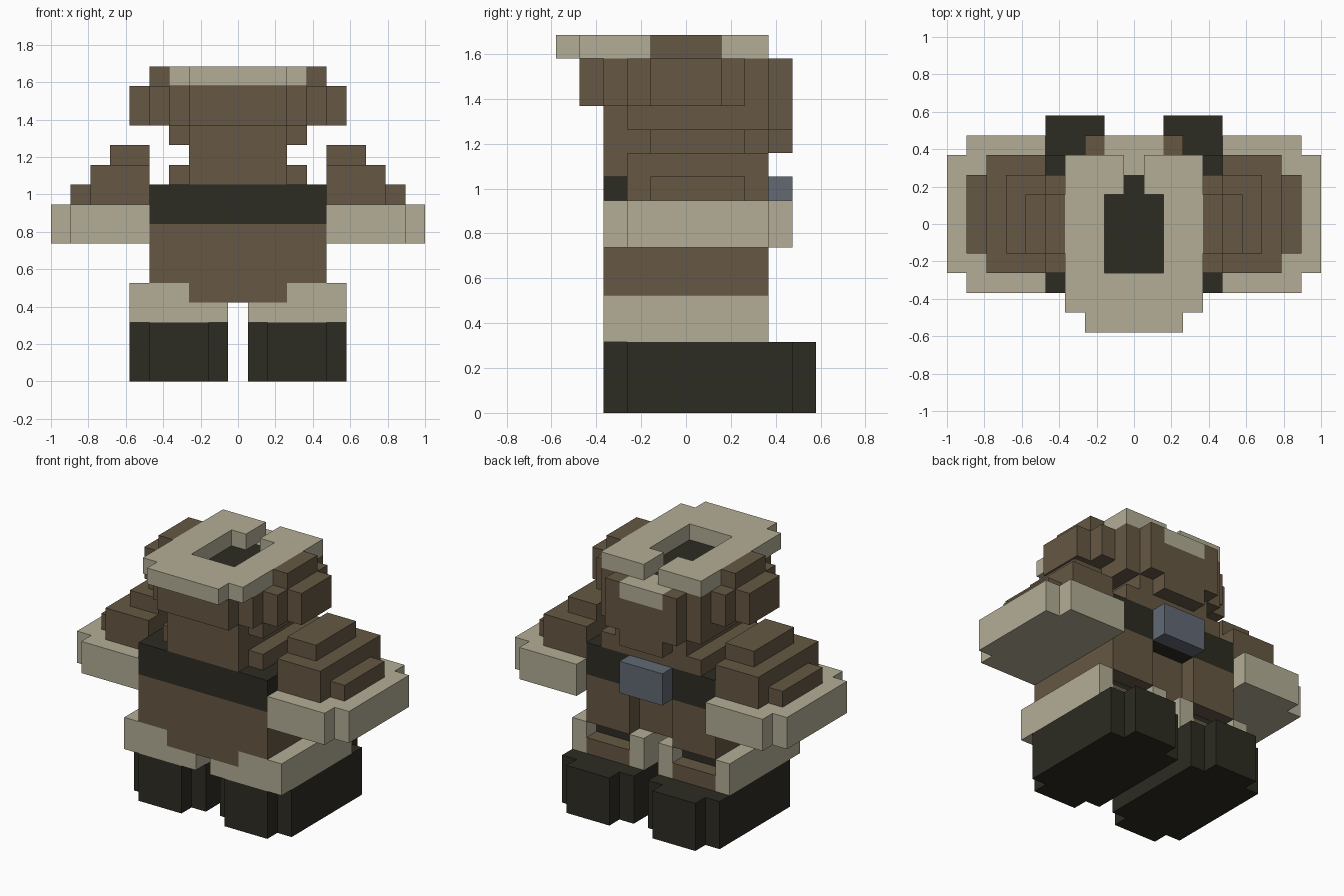
import bpy
import bmesh
from mathutils import Vector

if "Cube" in bpy.data.objects:
    bpy.data.objects.remove(bpy.data.objects["Cube"])

U = 2 / 19  # edge of one block


def material(name, rgb):
    m = bpy.data.materials.new(name)
    m.diffuse_color = (*rgb, 1)
    m.use_nodes = True
    m.node_tree.nodes["Principled BSDF"].inputs["Base Color"].default_value = m.diffuse_color
    return m


BROWN = material("brown cloth", (0.133, 0.098, 0.058))
TAN = material("pale fur", (0.456, 0.420, 0.305))
DARK = material("dark leather", (0.026, 0.025, 0.016))
STEEL = material("steel", (0.122, 0.141, 0.175))

owner = {}   # block cell -> part name
parts = {}   # part name -> material


def part(name, mat, boxes, mirror=False):
    """Fill inclusive block ranges (x0, x1, y0, y1, z0, z1) for one part."""
    parts[name] = mat
    for x0, x1, y0, y1, z0, z1 in boxes:
        for x in range(x0, x1 + 1):
            for y in range(y0, y1 + 1):
                for z in range(z0, z1 + 1):
                    owner[x, y, z] = name
                    if mirror:
                        owner[-x, y, z] = name


# Boots, legs and fur trim above the boots
part("boots", DARK, [(2, 4, -3, 5, 0, 2), (1, 5, -2, 4, 0, 2)], True)
part("legs", DARK, [(2, 4, -2, 2, 3, 4)], True)
part("trouser_hems", BROWN, [(2, 4, 3, 3, 3, 3)], True)
part("boot_trim", TAN, [(5, 5, -3, 3, 3, 4), (1, 1, -2, 3, 3, 4),
                        (1, 4, -3, -3, 3, 3), (3, 4, -3, -3, 4, 4)], True)

# Coat with a slit on the +y side, and its hanging tail
part("coat", BROWN, [(0, 4, -3, 2, 5, 7), (2, 4, 3, 3, 5, 7)], True)
part("coat_tail", BROWN, [(-2, 2, -3, -3, 4, 4)])

# Belt and buckle
part("belt", DARK, [(-4, 4, -3, 3, 8, 9)])
part("buckle", STEEL, [(-1, 1, 4, 4, 8, 9)])

# Arms: fur cuffs below stepped sleeves
part("cuffs", TAN, [(5, 8, -3, 4, 7, 8), (9, 9, -2, 3, 7, 8)], True)
part("sleeves", BROWN, [(5, 8, -1, 2, 9, 9), (5, 7, -2, 3, 9, 10),
                        (5, 6, -1, 2, 11, 11)], True)

# Neck and head
part("neck", BROWN, [(-3, 3, -2, 3, 10, 10), (-2, 2, -3, 3, 10, 11),
                     (-1, 1, 4, 4, 11, 11)])
part("head", BROWN, [(-2, 2, -3, 4, 12, 12), (-3, 3, -2, 3, 12, 12),
                     (-2, 2, -4, 4, 13, 14), (-3, 3, -3, 3, 13, 14),
                     (-4, 4, -2, 2, 13, 14), (-5, 5, -1, 1, 13, 14)])
part("head_sides", BROWN, [(4, 4, -1, 1, 15, 15)], True)
part("scalp", DARK, [(-1, 1, -2, 2, 14, 14)])
part("brow", TAN, [(-1, 1, 3, 4, 14, 14)])

# Fur ring on top of the head
part("fur_ring", TAN, [(2, 3, -4, 3, 15, 15), (0, 1, -4, -3, 15, 15),
                       (0, 2, -5, -5, 15, 15), (1, 1, 2, 3, 15, 15)], True)


def build(name, mat):
    """Make one object from the exposed faces of a part's blocks."""
    bm = bmesh.new()
    for cell in [c for c, n in owner.items() if n == name]:
        centre = Vector((cell[0], cell[1], cell[2] + 0.5))
        for axis in range(3):
            for s in (-1, 1):
                near = list(cell)
                near[axis] += s
                if tuple(near) in owner:
                    continue
                n, a, b = Vector(), Vector(), Vector()
                n[axis] = s * 0.5
                a[(axis + 1) % 3] = 0.5
                b[(axis + 2) % 3] = 0.5 * s
                bm.faces.new([bm.verts.new((centre + n + p) * U)
                              for p in (-a - b, a - b, a + b, b - a)])
    bmesh.ops.remove_doubles(bm, verts=bm.verts, dist=1e-4)
    bmesh.ops.dissolve_limit(bm, angle_limit=0.01, verts=bm.verts, edges=bm.edges)
    mesh = bpy.data.meshes.new(name)
    bm.to_mesh(mesh)
    bm.free()
    mesh.materials.append(mat)
    bpy.context.collection.objects.link(bpy.data.objects.new(name, mesh))


for part_name, part_material in parts.items():
    build(part_name, part_material)
